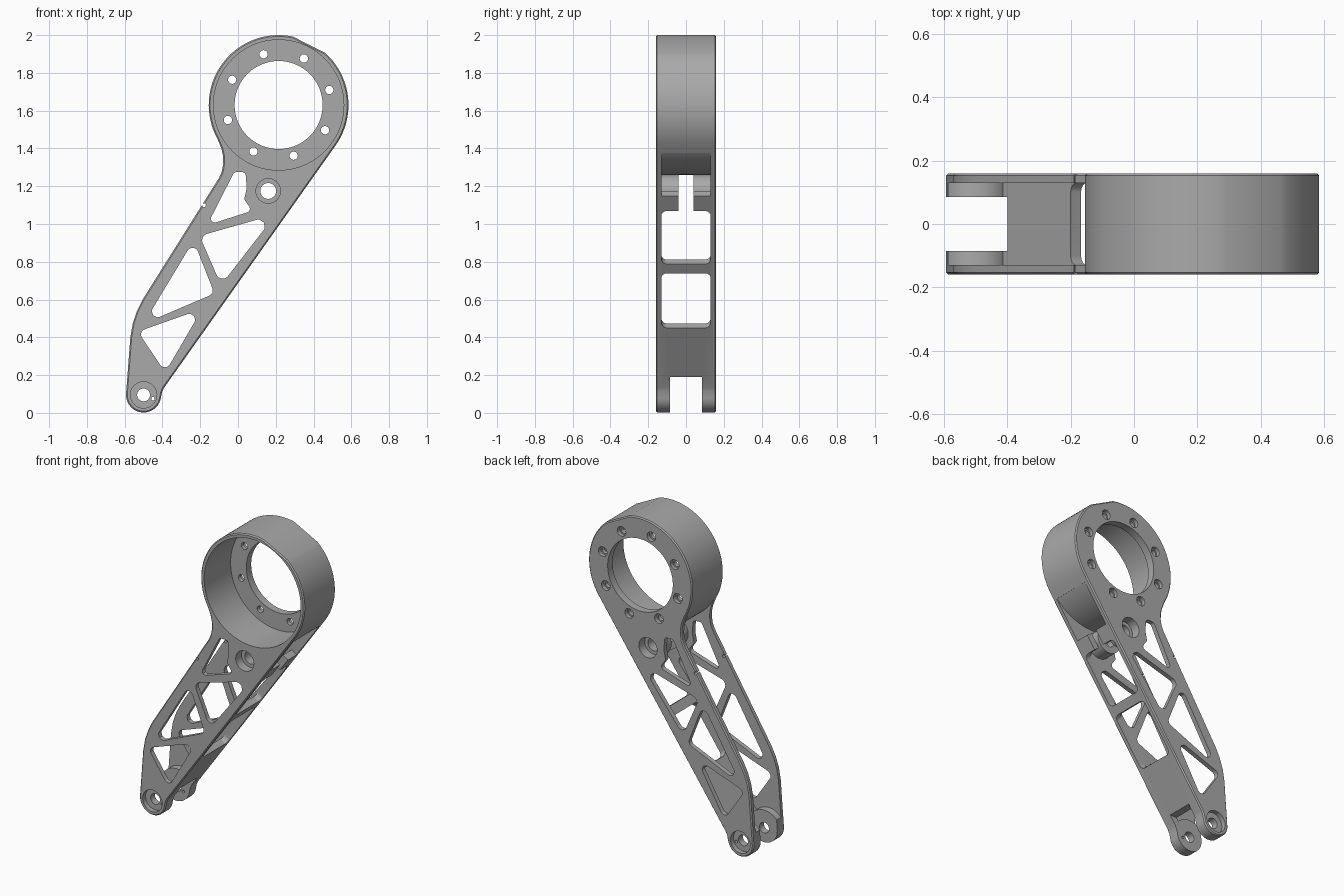
import bpy, bmesh
from math import cos, sin, tan, radians, pi
from mathutils import Vector

cube = bpy.data.objects.get("Cube")
if cube:
    bpy.data.objects.remove(cube, do_unlink=True)

metal = bpy.data.materials.new("machined_grey")
metal.use_nodes = True
grey = (0.4, 0.4, 0.4, 1)
metal.diffuse_color = grey
metal.node_tree.nodes["Principled BSDF"].inputs["Base Color"].default_value = grey

HALF = 0.16                      # half depth of the whole part
RING, LUG, BOSS = (0.215, 1.63), (-0.5, 0.095), (0.16, 1.175)
EDGE = Vector((-0.39, 0.135))    # start of the straight lower edge
ALONG = Vector((0.577, 0.817))   # direction of that edge
INWARD = Vector((-0.817, 0.577))


def arc(c, r, a0, a1, n):
    """Points on an arc in the XZ plane, angles in degrees."""
    angles = [radians(a0 + (a1 - a0) * i / n) for i in range(n + 1)]
    return [(c[0] + r * cos(a), c[1] + r * sin(a)) for a in angles]


def edge_point(t, inset):
    return tuple(EDGE + ALONG * t + INWARD * inset)


def rounded(points, r, n=6):
    """Polygon with filleted corners."""
    out = []
    pts = [Vector(p) for p in points]
    for i, p in enumerate(pts):
        a, b = pts[i - 1] - p, pts[(i + 1) % len(pts)] - p
        half = a.angle(b) / 2
        d = min(r / tan(half), 0.45 * min(a.length, b.length))
        p0, p1 = p + a.normalized() * d, p + b.normalized() * d
        centre = p + (a.normalized() + b.normalized()).normalized() * (d / cos(half))
        radius = (p0 - centre).length
        for k in range(n + 1):
            v = (p0 - centre).lerp(p1 - centre, k / n).normalized()
            out.append(tuple(centre + v * radius))
    return out


def prism(name, points, y0, y1, chamfer=0):
    """Extrude an XZ outline from y0 to y1."""
    bm = bmesh.new()
    face = bm.faces.new([bm.verts.new((x, y0, z)) for x, z in points])
    ext = bmesh.ops.extrude_face_region(bm, geom=[face])
    top = [v for v in ext["geom"] if isinstance(v, bmesh.types.BMVert)]
    bmesh.ops.translate(bm, verts=top, vec=(0, y1 - y0, 0))
    bmesh.ops.recalc_face_normals(bm, faces=bm.faces)
    if chamfer:
        rim = [e for e in bm.edges if abs(e.verts[0].co.y - e.verts[1].co.y) < 1e-5]
        bmesh.ops.bevel(bm, geom=rim, offset=chamfer, segments=1, affect="EDGES")
    mesh = bpy.data.meshes.new(name)
    bm.to_mesh(mesh)
    bm.free()
    obj = bpy.data.objects.new(name, mesh)
    bpy.context.collection.objects.link(obj)
    return obj


def disc(name, c, r, y0, y1, n=32):
    return prism(name, arc(c, r, 0, 360, n)[:-1], y0, y1)


def combine(target, tool, operation="DIFFERENCE"):
    """Boolean the tool into the target, then remove the tool."""
    mod = target.modifiers.new("bool", "BOOLEAN")
    mod.operation, mod.solver, mod.object = operation, "EXACT", tool
    graph = bpy.context.evaluated_depsgraph_get()
    mesh = bpy.data.meshes.new_from_object(target.evaluated_get(graph))
    target.modifiers.clear()
    target.data = mesh
    bpy.data.objects.remove(tool, do_unlink=True)


# Body silhouette: ring head with a flat, neck, arm and rounded foot
outline = arc(RING, 0.37, -35.2, 48, 20) + arc(RING, 0.37, 78, 209, 32)
outline += [(-0.088, 1.40), (-0.079, 1.36), (-0.078, 1.32), (-0.085, 1.28), (-0.10, 1.245),
            (-0.505, 0.60), (-0.535, 0.54), (-0.557, 0.475), (-0.57, 0.40)]
outline += arc(LUG, 0.093, 178, 350, 20) + [(-0.402, 0.11), EDGE[:]]
body = prism("lever_arm", outline, -HALF, HALF, chamfer=0.007)

# Hollow channel between the two side plates, leaving a web on the lower edge
channel = prism("channel_cutter", [
    edge_point(-0.1, 0.04), edge_point(1.242, 0.04), edge_point(1.242, -0.1),
    edge_point(1.52, -0.1), edge_point(1.52, 0.1), (0.1, 1.5), (-0.3, 1.45),
    (-0.8, 0.7), (-0.8, 0.1)], -0.13, 0.13)
combine(channel, disc("head_keep", RING, 0.37, -0.3, 0.3, 96))
combine(channel, disc("lug_keep", LUG, 0.115, -0.3, 0.3))
combine(body, channel)

# Fork gap at the foot
combine(body, prism("fork_gap", [(-0.8, -0.1), (-0.3, -0.1), (-0.3, 0.19), (-0.4, 0.19),
                                 (-0.4, 0.3), (-0.8, 0.3)], -0.085, 0.085))


# Windows and slot through the web
def web_cut(t0, t1, half_width, radius):
    corners = [(t0, -half_width), (t1, -half_width), (t1, half_width), (t0, half_width)]
    shape = rounded(corners, radius)
    bm = bmesh.new()
    rings = [[bm.verts.new((*(EDGE + ALONG * t + INWARD * d),)[:1] + (y,)
                           + (*(EDGE + ALONG * t + INWARD * d),)[1:]) for t, y in shape]
             for d in (-0.03, 0.06)]
    for loop in rings:
        bm.faces.new(loop)
    for i in range(len(shape)):
        j = (i + 1) % len(shape)
        bm.faces.new((rings[0][i], rings[0][j], rings[1][j], rings[1][i]))
    bmesh.ops.recalc_face_normals(bm, faces=bm.faces)
    mesh = bpy.data.meshes.new("web_cutter")
    bm.to_mesh(mesh)
    bm.free()
    obj = bpy.data.objects.new("web_cutter", mesh)
    bpy.context.collection.objects.link(obj)
    combine(body, obj)


web_cut(0.386, 0.74, 0.13, 0.03)
web_cut(0.80, 1.144, 0.13, 0.03)
web_cut(1.10, 1.30, 0.04, 0.005)

# Truss openings through both side plates
trusses = [
    ([(-0.53, 0.43), (-0.19, 0.55), (-0.385, 0.215)], 0.03),
    ([(-0.50, 0.472), (-0.235, 0.912), (-0.125, 0.632)], 0.03),
    ([(-0.203, 0.937), (0.2, 1.051), (-0.09, 0.677)], 0.035),
    ([(-0.163, 0.994), (-0.02, 1.275), (0.04, 1.275), (0.046, 1.19),
      (0.033, 1.13), (0.075, 1.07)], 0.02),
]
for points, radius in trusses:
    combine(body, prism("truss_cutter", rounded(points, radius), -0.3, 0.3))

# Bearing bosses on the inside of each plate, then their bores
for s in (-1, 1):
    y0, y1 = sorted((s * 0.04, s * 0.145))
    combine(body, disc("boss", BOSS, 0.085, y0, y1), "UNION")
for s in (-1, 1):
    for centre, radius, depth in ((BOSS, 0.065, 0.06), (LUG, 0.07, 0.03)):
        y0, y1 = sorted((s * (HALF - depth), s * 0.3))
        combine(body, disc("counterbore", centre, radius, y0, y1))
combine(body, disc("boss_bore", BOSS, 0.042, -0.3, 0.3))
combine(body, disc("lug_bore", LUG, 0.034, -0.3, 0.3))

# Head cup open to the front, with a central bore and bolt circle in the back plate
combine(body, disc("cup", RING, 0.345, -0.3, 0.11, 96))
combine(body, disc("centre_bore", RING, 0.233, 0, 0.3, 64))
for centre in arc(RING, 0.28, 16.5, 376.5, 8)[:-1]:
    combine(body, disc("bolt_hole", centre, 0.022, 0, 0.3, 16))
    combine(body, disc("bolt_recess", centre, 0.031, 0.135, 0.3, 16))

# Small pin holes
combine(body, disc("pin_hole", (-0.18, 1.1), 0.01, -0.3, 0.3, 12))
combine(body, disc("lug_pin_hole", (-0.45, 0.075), 0.009, -0.3, 0.3, 12))

body.data.materials.clear()
body.data.materials.append(metal)
bpy.ops.object.select_all(action="DESELECT")
body.select_set(True)
bpy.context.view_layer.objects.active = body
bpy.ops.object.shade_smooth_by_angle(angle=radians(25))
